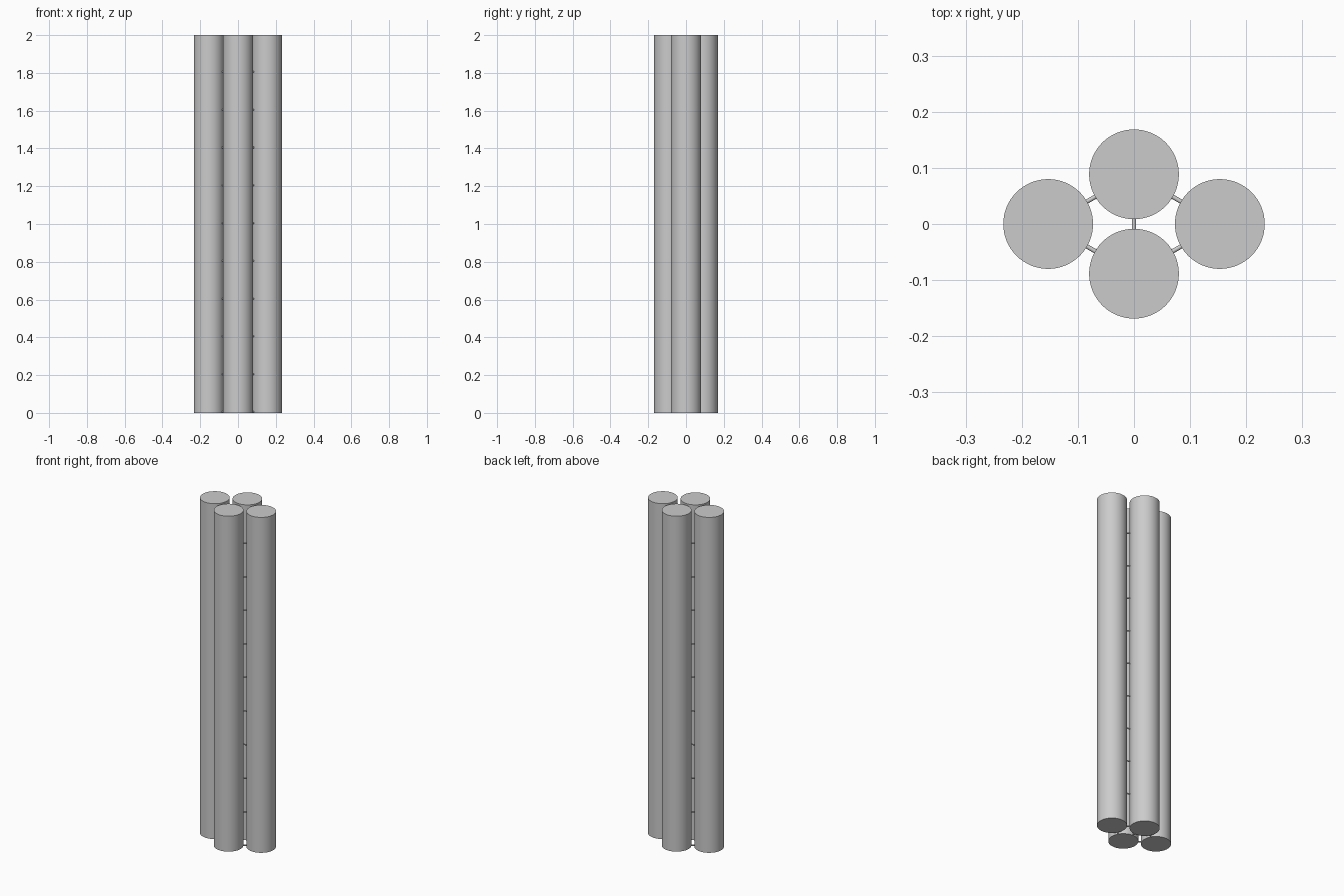
import bpy
from mathutils import Vector

if "Cube" in bpy.data.objects:
    bpy.data.objects.remove(bpy.data.objects["Cube"])

metal = bpy.data.materials.new("plain_grey")
metal.diffuse_color = (0.6, 0.6, 0.6, 1)
metal.use_nodes = True
metal.node_tree.nodes["Principled BSDF"].inputs["Base Color"].default_value = metal.diffuse_color

LENGTH, RADIUS = 2.0, 0.08
LINK_RADIUS, LINK_STEP = 0.004, 0.2
LEFT, RIGHT = Vector((-0.153, 0, 0)), Vector((0.153, 0, 0))
FRONT, BACK = Vector((0, -0.0885, 0)), Vector((0, 0.0885, 0))


def cylinder(name, start, end, radius, sides):
    """Smooth capped cylinder between two points."""
    axis = end - start
    bpy.ops.mesh.primitive_cylinder_add(
        vertices=sides, radius=radius, depth=axis.length,
        location=(start + end) / 2,
        rotation=axis.to_track_quat('Z', 'Y').to_euler())
    obj = bpy.context.object
    obj.name = name
    obj.data.materials.append(metal)
    bpy.ops.object.shade_smooth_by_angle()
    return obj


# Four long upright rods
rods = {"left": LEFT, "right": RIGHT, "front": FRONT, "back": BACK}
for side, base in rods.items():
    cylinder(side + "_rod", base, base + Vector((0, 0, LENGTH)), RADIUS, 64)

# Small spacer links joining neighbouring rods at regular heights
pairs = [("left", "front"), ("left", "back"), ("right", "front"),
         ("right", "back"), ("front", "back")]
for a, b in pairs:
    direction = (rods[b] - rods[a]).normalized()
    inset = direction * (RADIUS - 0.004)   # ends sit just inside the rods
    for i in range(10):
        height = Vector((0, 0, 0.005 + i * LINK_STEP))
        cylinder(f"{a}_{b}_link_{i}", rods[a] + inset + height,
                 rods[b] - inset + height, LINK_RADIUS, 12)
